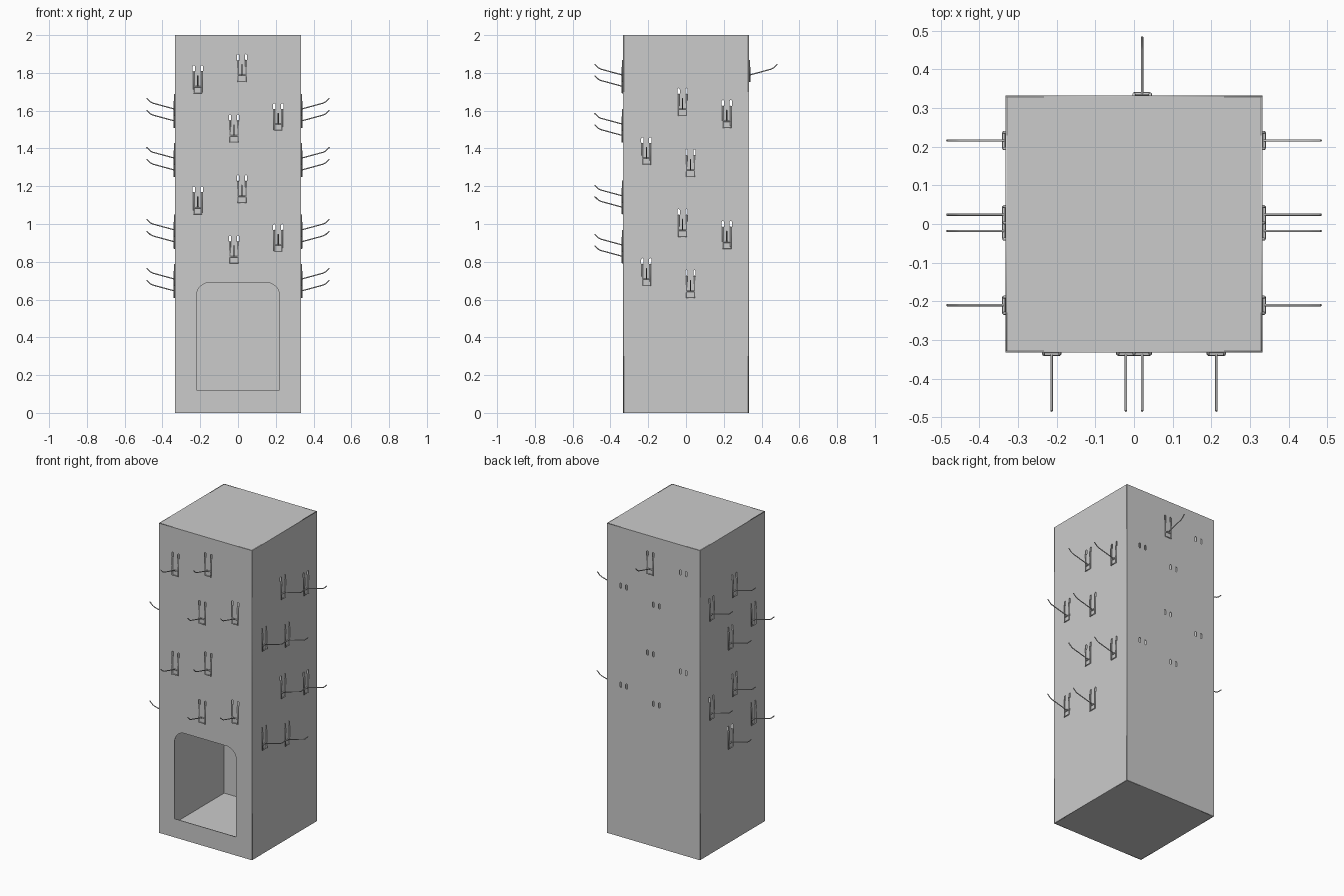
import bpy
from math import pi, cos, sin
from mathutils import Matrix

if "Cube" in bpy.data.objects:
    bpy.data.objects.remove(bpy.data.objects["Cube"])

H = 0.333      # half width of the tower
T = 0.004      # sheet thickness
HEIGHT = 2.0


def spline(curve, pts, closed):
    s = curve.splines.new('POLY')
    s.points.add(len(pts) - 1)
    for p, co in zip(s.points, pts):
        p.co = (*co, 0.0, 1.0) if len(co) == 2 else (*co, 1.0)
    s.use_cyclic_u = closed
    return s


def to_mesh(name, curve):
    ob = bpy.data.objects.new(name, curve)
    bpy.context.collection.objects.link(ob)
    bpy.ops.object.select_all(action='DESELECT')
    bpy.context.view_layer.objects.active = ob
    ob.select_set(True)
    bpy.ops.object.convert(target='MESH')
    return bpy.context.view_layer.objects.active


def arc(cx, cy, r, a0, a1, n):
    return [(cx + r * cos(a0 + (a1 - a0) * i / n), cy + r * sin(a0 + (a1 - a0) * i / n))
            for i in range(n + 1)]


def rect(x0, x1, y0, y1):
    return [(x0, y0), (x1, y0), (x1, y1), (x0, y1)]


def slot(u, v):
    r, h = 0.006, 0.011
    return arc(u, v + h, r, 0, pi, 6) + arc(u, v - h, r, pi, 2 * pi, 6)


def sheet(name, outlines, matrix):
    c = bpy.data.curves.new(name, 'CURVE')
    c.dimensions = '2D'
    c.fill_mode = 'BOTH'
    c.extrude = T / 2
    for o in outlines:
        spline(c, o, True)
    ob = to_mesh(name, c)
    ob.matrix_world = matrix @ Matrix.Translation((0, 0, -T / 2))
    return ob


# Hook positions on the panels: (across, height of bracket bottom), repeated lower down
def repeat(spots):
    return [(u, v - d) for d in (0, 0.64) for u, v in spots]


front_spots = repeat([(-0.213, 1.69), (0.021, 1.75), (-0.021, 1.43), (0.213, 1.49)])
side_spots = repeat([(-0.018, 1.57), (0.216, 1.507), (-0.21, 1.31), (0.024, 1.247)])


def mirrored(spots):
    return [(-u, v) for u, v in spots]


# One wire hook: U bracket entering the slots, crossbar, bent peg (out is +z)
R = 0.004
hook_curve = bpy.data.curves.new("hook", 'CURVE')
hook_curve.dimensions = '3D'
hook_curve.bevel_depth = R
hook_curve.bevel_resolution = 2
hook_curve.use_fill_caps = True
W = 0.021
spline(hook_curve, [(-W, 0.116, -0.012), (-W, 0.116, R), (-W, R, R),
                    (W, R, R), (W, 0.116, R), (W, 0.116, -0.012)], False)
spline(hook_curve, [(-W, 0.037, R), (W, 0.037, R)], False)
peg = spline(hook_curve, [(0, 0.039, R), (0, 0.070, 0.118), (0, 0.076, 0.130),
                          (0, 0.096, 0.151)], False)
for p in peg.points:
    p.radius = 0.75
hook_proto = to_mesh("hook", hook_curve)
hook_mesh = hook_proto.data
bpy.data.objects.remove(hook_proto)

# Wall panels with slots and their hooks
door = ([(-0.22, 0.12), (0.22, 0.12)] + arc(0.15, 0.62, 0.07, 0, pi / 2, 8)
        + arc(-0.15, 0.62, 0.07, pi / 2, pi, 8))
back_spots = mirrored(front_spots)
walls = [
    ("front", 0, H, front_spots, front_spots, [door]),
    ("right", pi / 2, H - T, side_spots, side_spots, []),
    ("left", -pi / 2, H - T, mirrored(side_spots), mirrored(side_spots), []),
    ("back", pi, H, back_spots, back_spots[1:2], []),
]
for name, angle, half, spots, hooks, extra in walls:
    m = (Matrix.Rotation(angle, 4, 'Z') @ Matrix.Rotation(pi / 2, 4, 'X')
         @ Matrix.Translation((0, 0, H)))
    slots = [slot(u + s * W, v + 0.132) for u, v in spots for s in (-1, 1)]
    sheet(name + "_panel", [rect(-half, half, 0, HEIGHT)] + extra + slots, m)
    for i, (u, v) in enumerate(hooks):
        ob = bpy.data.objects.new(f"{name}_hook_{i + 1}", hook_mesh)
        bpy.context.collection.objects.link(ob)
        ob.matrix_world = m @ Matrix.Translation((u, v, 0))

# Top and floor sheets
for name, z in (("top_panel", HEIGHT), ("floor_panel", T)):
    sheet(name, [rect(-H + T, H - T, -H + T, H - T)], Matrix.Translation((0, 0, z)))
